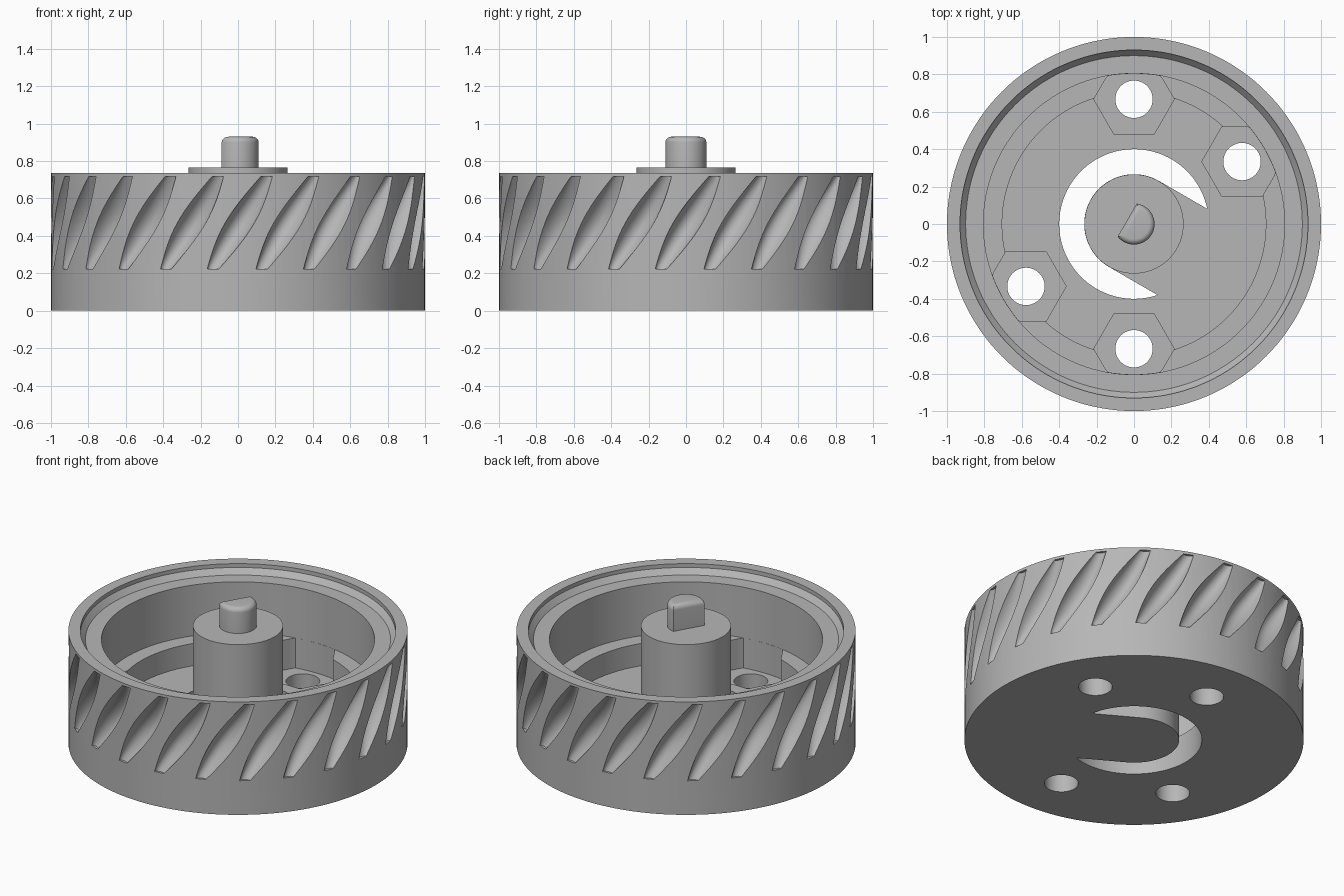
import bpy, bmesh
from math import sin, cos, pi, radians, acos, hypot

cube = bpy.data.objects.get("Cube")
if cube:
    bpy.data.objects.remove(cube, do_unlink=True)

SEG = 144
TILT = radians(-30)          # direction of the tongue and the key flat
WALL = 0.805                 # radius of the inner wall

grey = bpy.data.materials.new("grey plastic")
grey.use_nodes = True
colour = (0.47, 0.47, 0.47, 1)
grey.diffuse_color = colour
grey.node_tree.nodes["Principled BSDF"].inputs["Base Color"].default_value = colour


def loft(name, stacks):
    """Skin each stack of equal-length rings and cap both ends."""
    bm = bmesh.new()
    for rings in stacks:
        rows = [[bm.verts.new(p) for p in ring] for ring in rings]
        n = len(rows[0])
        for a, b in zip(rows, rows[1:]):
            for i in range(n):
                j = (i + 1) % n
                bm.faces.new((a[i], a[j], b[j], b[i]))
        bm.faces.new(rows[0][::-1])
        bm.faces.new(rows[-1])
    bmesh.ops.recalc_face_normals(bm, faces=bm.faces)
    mesh = bpy.data.meshes.new(name)
    bm.to_mesh(mesh)
    bm.free()
    mesh.materials.append(grey)
    obj = bpy.data.objects.new(name, mesh)
    bpy.context.collection.objects.link(obj)
    return obj


def arc(r, a0, a1, n):
    return [(r * cos(a0 + (a1 - a0) * i / n), r * sin(a0 + (a1 - a0) * i / n))
            for i in range(n + 1)]


def circle(r, n=SEG, cx=0, cy=0):
    return [(cx + x, cy + y) for x, y in arc(r, 0, 2 * pi, n)[:-1]]


def at(points, z):
    return [(x, y, z) for x, y in points]


def prism(points, z0, z1):
    return [at(points, z0), at(points, z1)]


def select_only(obj):
    bpy.ops.object.select_all(action='DESELECT')
    obj.select_set(True)
    bpy.context.view_layer.objects.active = obj


def cut(obj, cutter):
    mod = obj.modifiers.new("cut", 'BOOLEAN')
    mod.operation = 'DIFFERENCE'
    mod.solver = 'EXACT'
    mod.object = cutter
    select_only(obj)
    bpy.ops.object.modifier_apply(modifier=mod.name)
    bpy.data.objects.remove(cutter, do_unlink=True)


# Turned body: outer wall, stepped rim, ledge, floor and central boss
profile = [(1, 0), (1, 0.735), (0.93, 0.735), (0.93, 0.71), (0.9, 0.675),
           (WALL, 0.675), (WALL, 0.345), (0.705, 0.345), (0.705, 0.2),
           (0.265, 0.2), (0.265, 0.765)]
body = loft("wheel_body", [[at(circle(r), z) for r, z in profile]])


# Hexagonal pockets, trimmed by the inner wall
def hexagon(cx, cy, r=0.215, steps=10):
    corners = [(cx + x, cy + y) for x, y in circle(r, 6)]
    points = []
    for (ax, ay), (bx, by) in zip(corners, corners[1:] + corners[:1]):
        for i in range(steps):
            x, y = ax + (bx - ax) * i / steps, ay + (by - ay) * i / steps
            k = min(1, (WALL - 0.001) / hypot(x, y))
            points.append((x * k, y * k))
    return points


centres = [(0.667 * cos(radians(a)), 0.667 * sin(radians(a)))
           for a in (30, 90, 210, 270)]
cut(body, loft("pocket_cutter", [prism(hexagon(*c), 0.15, 0.5) for c in centres]))

# Screw holes
cut(body, loft("hole_cutter",
               [prism(circle(0.1, 40, *c), -0.1, 0.4) for c in centres]))

# C-shaped slot around the boss, leaving a straight tongue
inner, outer = 0.266, 0.4
end = acos((outer ** 2 - inner ** 2) ** 0.5 / outer)
slot = (arc(outer, TILT + end, TILT + 2 * pi - end, 80)
        + arc(inner, TILT + 1.5 * pi, TILT + 0.5 * pi, 60))
cut(body, loft("slot_cutter", [prism(slot, -0.1, 0.3)]))


# Slanted scooped grooves around the outside
def groove(start, rows=16, n=10):
    rings = []
    for k in range(rows + 1):
        t = k / rows
        swell = sin(pi * t)
        half = radians(1.8 + 2.7 * swell)
        depth = 0.015 + 0.07 * swell
        mid = start + radians(16.5) * t
        z = 0.222 + 0.495 * t
        section = [(mid - half, 1.03), (mid + half, 1.03)]
        section += [(mid + half * cos(pi * i / n), 0.999 - depth * sin(pi * i / n))
                    for i in range(n + 1)]
        rings.append([(r * cos(a), r * sin(a), z) for a, r in section])
    return rings


cut(body, loft("groove_cutter",
               [groove(radians(15 * i + 7.3)) for i in range(24)]))


# D-shaped drive shaft with a rounded top
def d_section(inset):
    r, flat = 0.11 - inset, 0.042 - inset
    half = pi - acos(flat / r)
    return arc(r, TILT - half, TILT + half, 48)


rounding = 0.03
rings = [at(d_section(0), 0.755)]
for k in range(7):
    a = k / 6 * pi / 2
    rings.append(at(d_section(rounding * (1 - cos(a))), 0.9 + rounding * sin(a)))
shaft = loft("drive_shaft", [rings])

# Smooth shading with crisp edges
for obj in (body, shaft):
    select_only(obj)
    bpy.ops.object.shade_smooth_by_angle(angle=radians(28))
